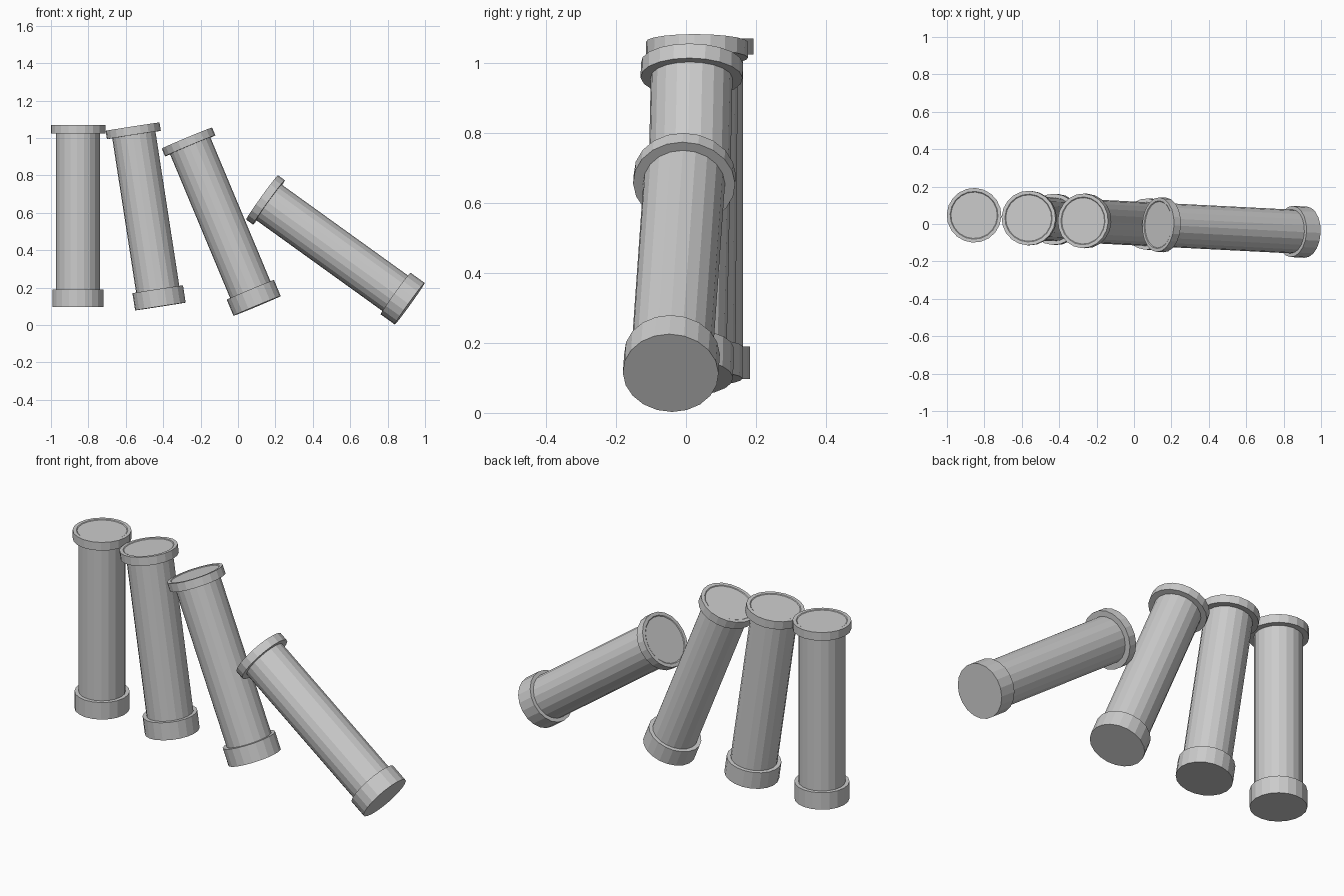
import bpy, bmesh, math
from mathutils import Matrix, Vector

if "Cube" in bpy.data.objects:
    bpy.data.objects.remove(bpy.data.objects["Cube"])

SIDES = 20
LENGTH = 0.973
YAW = math.atan(-0.051)   # the whole row is turned slightly about z


def lathe(name, profile, matrix):
    """Revolve (radius, height) points about z and cap both ends."""
    bm = bmesh.new()
    rings = []
    for r, z in profile:
        rings.append([bm.verts.new((r * math.cos(2 * math.pi * i / SIDES),
                                    r * math.sin(2 * math.pi * i / SIDES), z))
                      for i in range(SIDES)])
    for a, b in zip(rings, rings[1:]):
        for i in range(SIDES):
            j = (i + 1) % SIDES
            bm.faces.new((a[i], a[j], b[j], b[i]))
    bm.faces.new(list(reversed(rings[0])))
    bm.faces.new(rings[-1])
    mesh = bpy.data.meshes.new(name)
    bm.to_mesh(mesh)
    bm.free()
    obj = bpy.data.objects.new(name, mesh)
    obj.matrix_world = matrix
    bpy.context.collection.objects.link(obj)


# Centre of each base disc (x, z) and lean to the left in degrees
tubes = [(-0.855, 0.097, 0), (-0.415, 0.099, 8.8),
         (0.102, 0.102, 22.7), (0.918, 0.114, 54.3)]

for n, (x, z, lean) in enumerate(tubes, 1):
    m = (Matrix.Translation(Vector((x, 0.003 - 0.051 * x, z)))
         @ Matrix.Rotation(YAW, 4, 'Z')
         @ Matrix.Rotation(math.radians(-lean), 4, 'Y'))
    # Base cup
    lathe(f"base_cup_{n}", [(0.137, 0), (0.137, 0.093)], m)
    # Long cylindrical body
    lathe(f"body_{n}", [(0.117, 0.093), (0.117, LENGTH - 0.045)], m)
    # Lid with a very shallow recess
    lathe(f"lid_{n}", [(0.146, LENGTH - 0.045), (0.146, LENGTH),
                       (0.128, LENGTH), (0.124, LENGTH - 0.003)], m)
